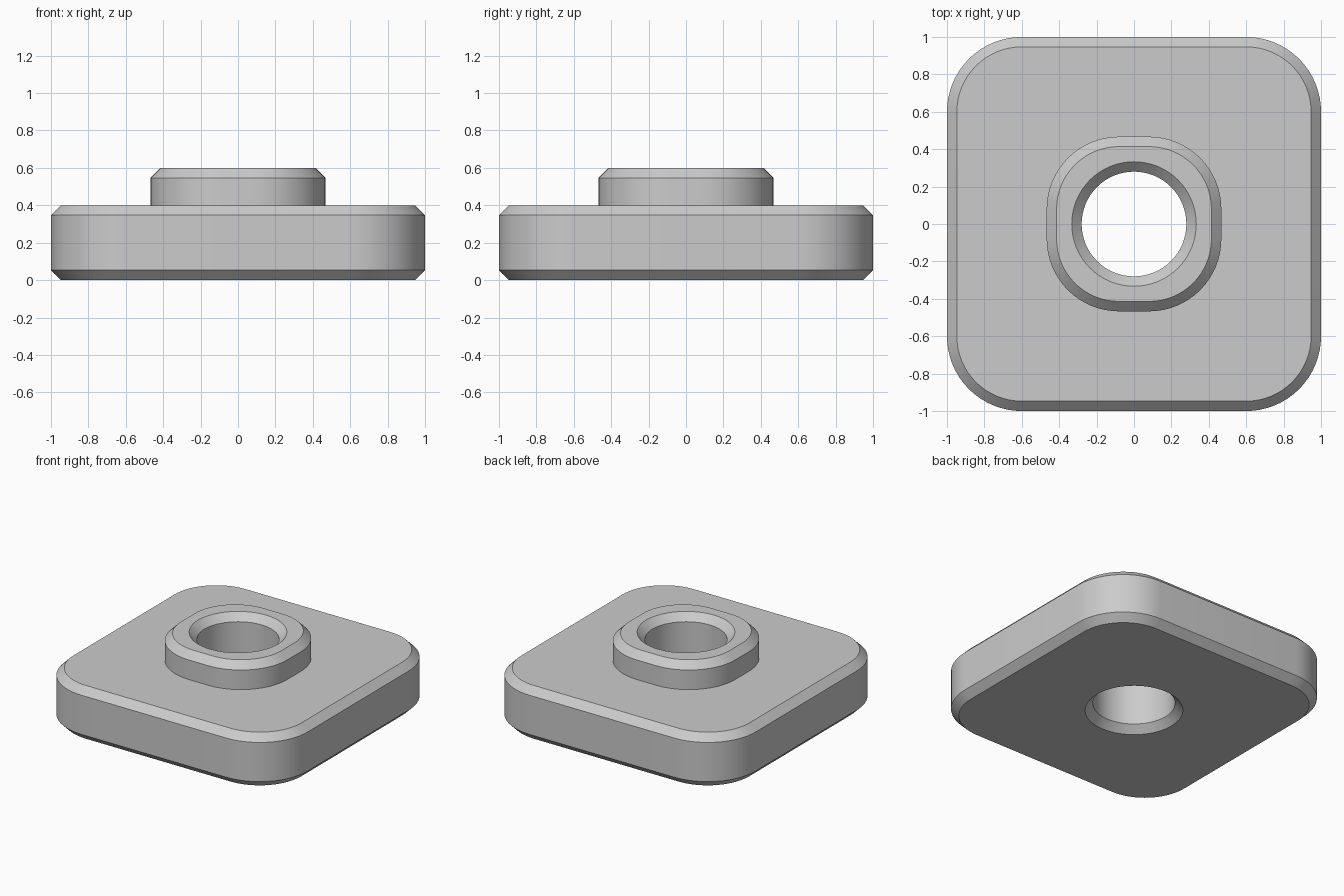
import bpy
import bmesh
from math import cos, sin, pi, radians

cube = bpy.data.objects.get("Cube")
if cube:
    bpy.data.objects.remove(cube, do_unlink=True)

grey = bpy.data.materials.new("plain grey")
grey.use_nodes = True
colour = (0.6, 0.6, 0.6, 1)
grey.diffuse_color = colour
grey.node_tree.nodes["Principled BSDF"].inputs["Base Color"].default_value = colour

STEPS = 16  # segments per rounded corner


def ring(bm, half, flat, z):
    """Rounded square ring; flat is half the straight edge, 0 gives a circle."""
    radius = half - flat
    verts = []
    for corner in range(4):
        mid = pi / 4 + corner * pi / 2
        cx = flat * (1 if cos(mid) > 0 else -1)
        cy = flat * (1 if sin(mid) > 0 else -1)
        for i in range(STEPS + 1):
            a = (corner + i / STEPS) * pi / 2
            verts.append(bm.verts.new((cx + radius * cos(a), cy + radius * sin(a), z)))
    return verts


# Closed section: base plate, raised collar and chamfered through hole
HOLE, HOLE_RIM = 0.28, 0.333
PLATE_FLAT, COLLAR_FLAT = 0.6, 0.08
section = [
    (HOLE_RIM, 0, 0), (0.947, PLATE_FLAT, 0),
    (1, PLATE_FLAT, 0.053), (1, PLATE_FLAT, 0.347),
    (0.947, PLATE_FLAT, 0.4), (0.467, COLLAR_FLAT, 0.4),
    (0.467, COLLAR_FLAT, 0.547), (0.414, COLLAR_FLAT, 0.6),
    (HOLE_RIM, 0, 0.6), (HOLE, 0, 0.547), (HOLE, 0, 0.053),
]

bm = bmesh.new()
rings = [ring(bm, *s) for s in section]
for k, lower in enumerate(rings):
    upper = rings[(k + 1) % len(rings)]
    count = len(lower)
    for i in range(count):
        j = (i + 1) % count
        bm.faces.new((lower[i], lower[j], upper[j], upper[i]))
bmesh.ops.remove_doubles(bm, verts=bm.verts, dist=0.0001)
bmesh.ops.recalc_face_normals(bm, faces=bm.faces)

mesh = bpy.data.meshes.new("collared_plate")
bm.to_mesh(mesh)
bm.free()
mesh.materials.append(grey)
plate = bpy.data.objects.new("collared_plate", mesh)
bpy.context.collection.objects.link(plate)

bpy.ops.object.select_all(action="DESELECT")
plate.select_set(True)
bpy.context.view_layer.objects.active = plate
bpy.ops.object.shade_smooth_by_angle(angle=radians(30))
